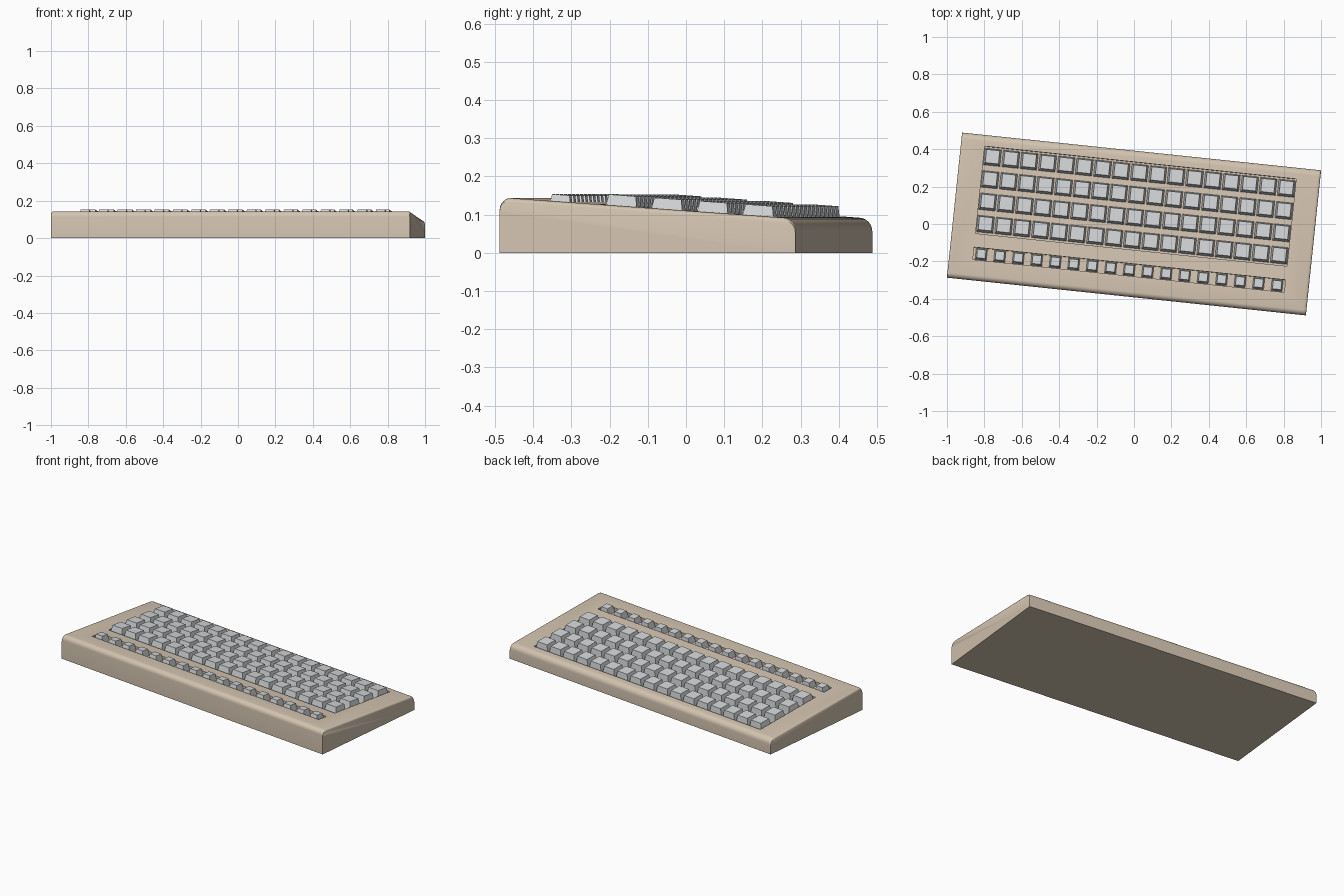
import bpy, bmesh, math
from mathutils import Matrix, Vector

if "Cube" in bpy.data.objects:
    bpy.data.objects.remove(bpy.data.objects["Cube"])

W, D = 1.93, 0.78                 # case width and depth
SLOPE = 0.0715                    # fall of the deck from front to back
TILT = math.atan(SLOPE)
TURN = Matrix.Rotation(math.radians(-6), 4, 'Z')


def material(name, rgb):
    m = bpy.data.materials.new(name)
    m.diffuse_color = (*rgb, 1)
    m.use_nodes = True
    m.node_tree.nodes["Principled BSDF"].inputs["Base Color"].default_value = m.diffuse_color
    return m


BEIGE = material("beige_plastic", (0.66, 0.555, 0.44))
GREY = material("light_grey_keys", (0.66, 0.675, 0.69))


def deck(y):
    return 0.144 - SLOPE * (y + 0.37)


def make_object(name, bm, mat):
    bmesh.ops.recalc_face_normals(bm, faces=bm.faces)
    me = bpy.data.meshes.new(name)
    bm.to_mesh(me)
    bm.free()
    ob = bpy.data.objects.new(name, me)
    bpy.context.collection.objects.link(ob)
    me.materials.append(mat)
    ob.matrix_world = TURN
    return ob


def add_block(bm, x, y, z0, z1, base, top):
    """Tapered block standing on the tilted deck, heights relative to it."""
    frame = Matrix.Translation((x, y, deck(y))) @ Matrix.Rotation(-TILT, 4, 'X')
    rings = []
    for (sx, sy), z in ((base, z0), (top, z1)):
        rings.append([bm.verts.new(frame @ Vector((i * sx / 2, j * sy / 2, z)))
                      for i, j in ((-1, -1), (1, -1), (1, 1), (-1, 1))])
    a, b = rings
    bm.faces.new(a[::-1])
    bm.faces.new(b)
    for i in range(4):
        k = (i + 1) % 4
        bm.faces.new((a[i], a[k], b[k], b[i]))


def profile(drop):
    """Wedge side profile with rounded upper front and back edges."""
    pts = [(-D / 2, 0)]
    for sign, r in ((-1, 0.028), (1, 0.034)):
        cy = sign * (D / 2 - r)
        cz = deck(cy) - r - drop
        arc = [(cy + sign * r * math.cos(t), cz + r * math.sin(t))
               for t in (math.radians(15 * i) for i in range(7))]
        pts += arc if sign < 0 else arc[::-1]
    return pts + [(D / 2, 0)]


# Case: wedge profile lofted along x, with softly rounded ends
bm = bmesh.new()
edge_w, edge_h, steps = 0.016, 0.010, 4
left = []
for i in range(steps + 1):
    t = math.pi / 2 * i / steps
    left.append((-W / 2 + edge_w * (1 - math.cos(t)), edge_h * (1 - math.sin(t))))
sections = left + [(-x, d) for x, d in reversed(left)]
rings = [[bm.verts.new((x, y, z)) for y, z in profile(d)] for x, d in sections]
n = len(rings[0])
for a, b in zip(rings, rings[1:]):
    for i in range(n):
        k = (i + 1) % n
        bm.faces.new((a[i], a[k], b[k], b[i]))
bm.faces.new(rings[0])
bm.faces.new(rings[-1][::-1])
case = make_object("keyboard_case", bm, BEIGE)

# Recessed wells for the main keys and the small key row
WELL = 0.022
bm = bmesh.new()
for y0, y1 in ((-0.139, 0.331), (-0.279, -0.212)):
    size = (1.674, y1 - y0)
    add_block(bm, 0, (y0 + y1) / 2, -WELL, 0.05, size, size)
cutter = make_object("well_cutter", bm, BEIGE)
cutter.hide_render = True
mod = case.modifiers.new("wells", 'BOOLEAN')
mod.operation = 'DIFFERENCE'
mod.solver = 'EXACT'
mod.object = cutter
bpy.context.view_layer.objects.active = case
case.select_set(True)
bpy.ops.object.modifier_apply(modifier="wells")
bpy.data.objects.remove(cutter)
bpy.ops.object.shade_smooth_by_angle(angle=math.radians(30))


# Keys: rows of tapered caps
def key_rows(name, rows, half_span, rise, base, top):
    bm = bmesh.new()
    for y in rows:
        for c in range(17):
            x = half_span * (c / 8 - 1)
            add_block(bm, x, y, -WELL, rise, (base, base), (top, top))
    return make_object(name, bm, GREY)


key_rows("main_keys", [0.277 - 0.12 * r for r in range(4)], 0.79, 0.027, 0.089, 0.071)
key_rows("small_keys", [-0.245], 0.795, 0.017, 0.06, 0.046)
